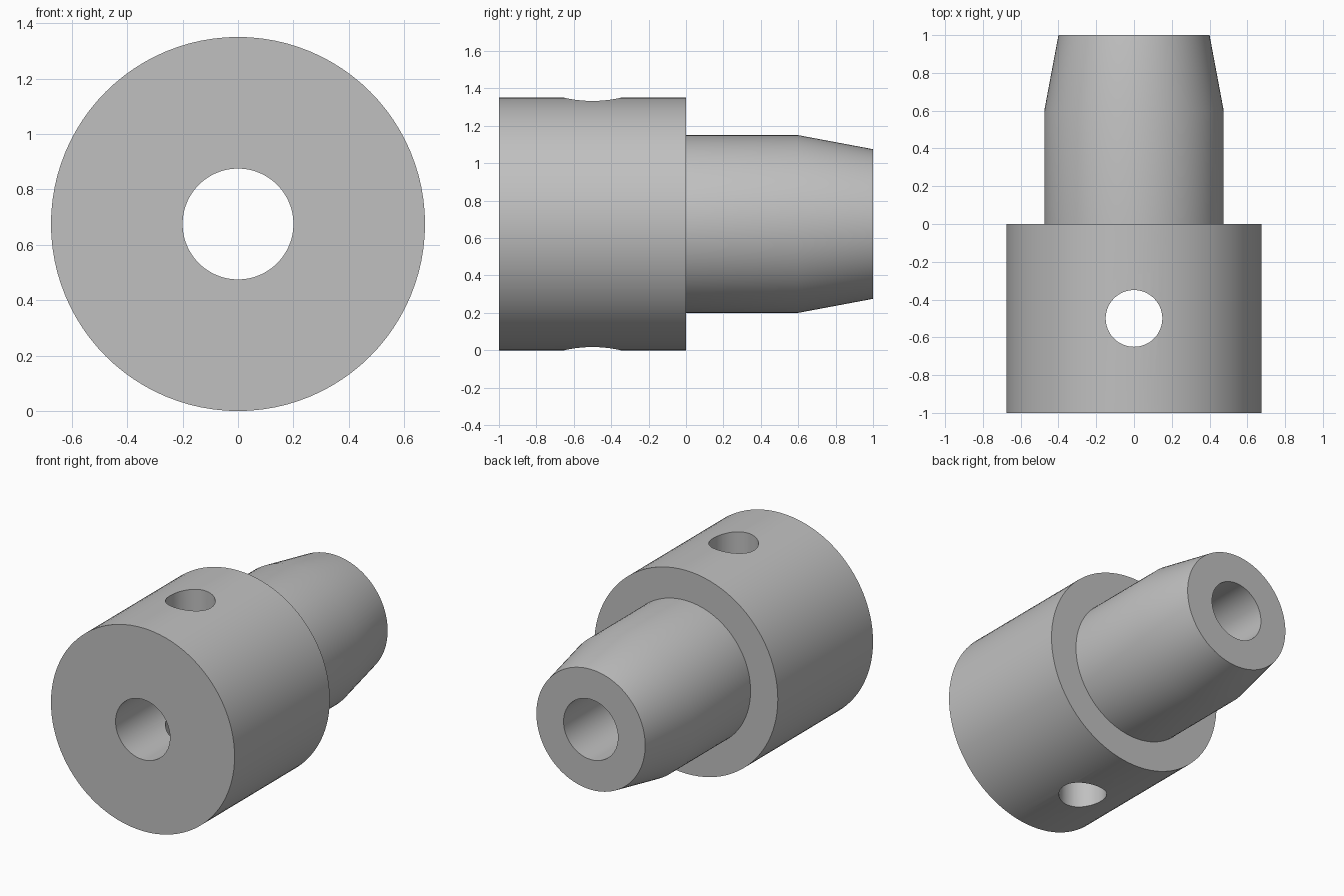
import bpy
import bmesh
import math
from mathutils import Matrix, Vector

cube = bpy.data.objects.get("Cube")
if cube:
    bpy.data.objects.remove(cube, do_unlink=True)

AXIS_Z = 0.675
SEGMENTS = 96

# Single grey material
grey = bpy.data.materials.new("plain grey")
grey.use_nodes = True
colour = (0.53, 0.53, 0.53, 1)
grey.diffuse_color = colour
grey.node_tree.nodes["Principled BSDF"].inputs["Base Color"].default_value = colour


def add_object(name, bm):
    bmesh.ops.recalc_face_normals(bm, faces=bm.faces)
    mesh = bpy.data.meshes.new(name)
    bm.to_mesh(mesh)
    bm.free()
    mesh.materials.append(grey)
    obj = bpy.data.objects.new(name, mesh)
    bpy.context.collection.objects.link(obj)
    return obj


def lathe(name, profile):
    """Revolve a closed (radius, y) profile around the lengthwise axis."""
    bm = bmesh.new()
    rings = []
    for radius, y in profile:
        ring = []
        for i in range(SEGMENTS):
            a = math.tau * i / SEGMENTS
            ring.append(bm.verts.new((radius * math.sin(a), y, AXIS_Z + radius * math.cos(a))))
        rings.append(ring)
    for k, ring in enumerate(rings):
        after = rings[(k + 1) % len(rings)]
        for i in range(SEGMENTS):
            j = (i + 1) % SEGMENTS
            bm.faces.new((ring[i], ring[j], after[j], after[i]))
    return add_object(name, bm)


# Stepped sleeve: wide collar, spigot with tapered nose, through bore
sleeve = lathe("stepped_sleeve", [
    (0.2, -1), (0.675, -1), (0.675, 0), (0.475, 0),
    (0.475, 0.6), (0.4, 1), (0.2, 1),
])

# Vertical pin hole through both walls of the collar
bm = bmesh.new()
bmesh.ops.create_cone(bm, cap_ends=True, segments=64, radius1=0.15, radius2=0.15, depth=2,
                      matrix=Matrix.Translation(Vector((0, -0.5, AXIS_Z))))
cutter = add_object("pin_hole_cutter", bm)
cutter.hide_render = True

cut = sleeve.modifiers.new("pin hole", "BOOLEAN")
cut.operation = "DIFFERENCE"
cut.solver = "EXACT"
cut.object = cutter

# Apply the cut, then smooth the round walls and keep the rims sharp
bpy.ops.object.select_all(action="DESELECT")
sleeve.select_set(True)
bpy.context.view_layer.objects.active = sleeve
bpy.ops.object.modifier_apply(modifier=cut.name)
bpy.data.objects.remove(cutter, do_unlink=True)
bpy.ops.object.shade_smooth_by_angle(angle=math.radians(30))
